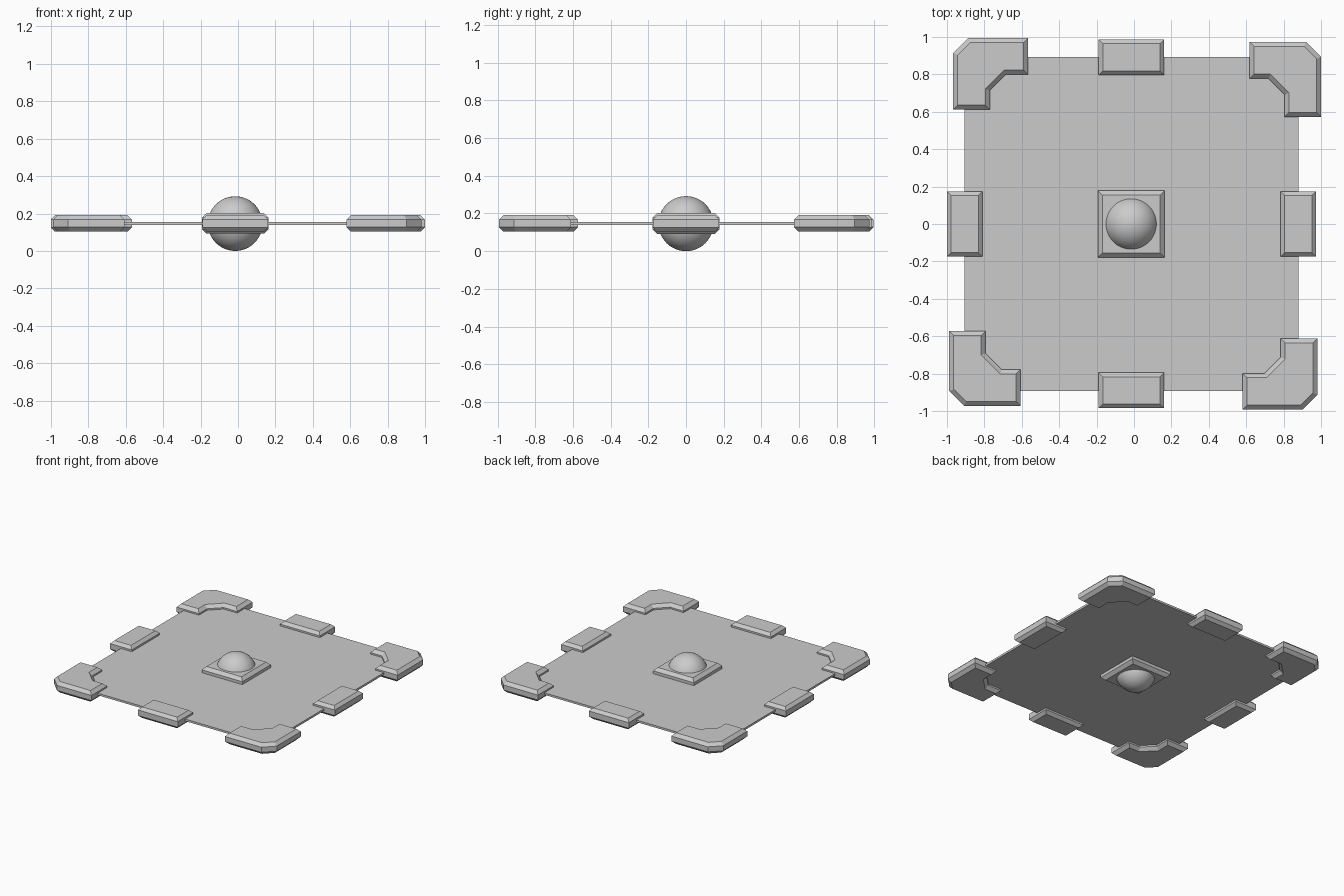
import bpy, bmesh
from math import radians
from mathutils import Matrix, Vector

if "Cube" in bpy.data.objects:
    bpy.data.objects.remove(bpy.data.objects["Cube"])

ZC = 0.147            # mid height of every part
CX, CY = -0.014, 0.0  # centre of the sheet


def prism(name, outline, half, bevel, loc, turn=0):
    """Extruded outline with chamfered top and bottom rims."""
    bm = bmesh.new()
    face = bm.faces.new([bm.verts.new((x, y, -half)) for x, y in outline])
    ext = bmesh.ops.extrude_face_region(bm, geom=[face])
    bmesh.ops.translate(bm, vec=(0, 0, 2 * half),
                        verts=[g for g in ext["geom"] if isinstance(g, bmesh.types.BMVert)])
    bmesh.ops.recalc_face_normals(bm, faces=bm.faces)
    if bevel:
        rims = [e for e in bm.edges if abs(e.verts[0].co.z - e.verts[1].co.z) < 1e-6]
        bmesh.ops.bevel(bm, geom=rims, offset=bevel, offset_type='OFFSET',
                        segments=1, profile=0.5, affect='EDGES')
    bmesh.ops.rotate(bm, matrix=Matrix.Rotation(radians(turn), 3, 'Z'), verts=bm.verts)
    mesh = bpy.data.meshes.new(name)
    bm.to_mesh(mesh)
    bm.free()
    ob = bpy.data.objects.new(name, mesh)
    ob.location = Vector((*loc, ZC))
    bpy.context.collection.objects.link(ob)
    return ob


def rect(hx, hy):
    return [(-hx, -hy), (hx, -hy), (hx, hy), (-hx, hy)]


# Thin sheet and thicker centre block
prism("sheet", rect(0.893, 0.893), 0.008, 0, (CX, CY))
prism("centre_block", rect(0.178, 0.178), 0.055, 0.024, (CX - 0.001, CY))

# Edge blocks on all four sides
for side, loc, turn in (("back", (CX, CY + 0.892), 0), ("front", (CX, CY - 0.89), 0),
                        ("left", (CX - 0.891, CY), 90), ("right", (CX + 0.892, CY), 90)):
    prism(side + "_edge_block", rect(0.175, 0.095), 0.044, 0.022, loc, turn)

# L-shaped corner blocks with a clipped outer corner and a clipped inner corner
ell = [(-0.2, -0.191), (-0.2, 0.111), (-0.12, 0.191), (0.2, 0.191),
       (0.2, -0.004), (0.082, -0.004), (-0.004, -0.09), (-0.004, -0.191)]
for corner, loc, turn in (("back_left", (-0.767, 0.803), 0), ("back_right", (0.809, 0.773), -90),
                          ("front_right", (0.78, -0.802), 180), ("front_left", (-0.797, -0.773), 90)):
    prism(corner + "_corner_block", ell, 0.044, 0.024, loc, turn)

# Ball through the centre
bpy.ops.mesh.primitive_uv_sphere_add(segments=48, ring_count=24, radius=0.146,
                                     location=(CX - 0.001, CY, 0.146))
ball = bpy.context.object
ball.name = "centre_ball"
bpy.ops.object.shade_smooth()
